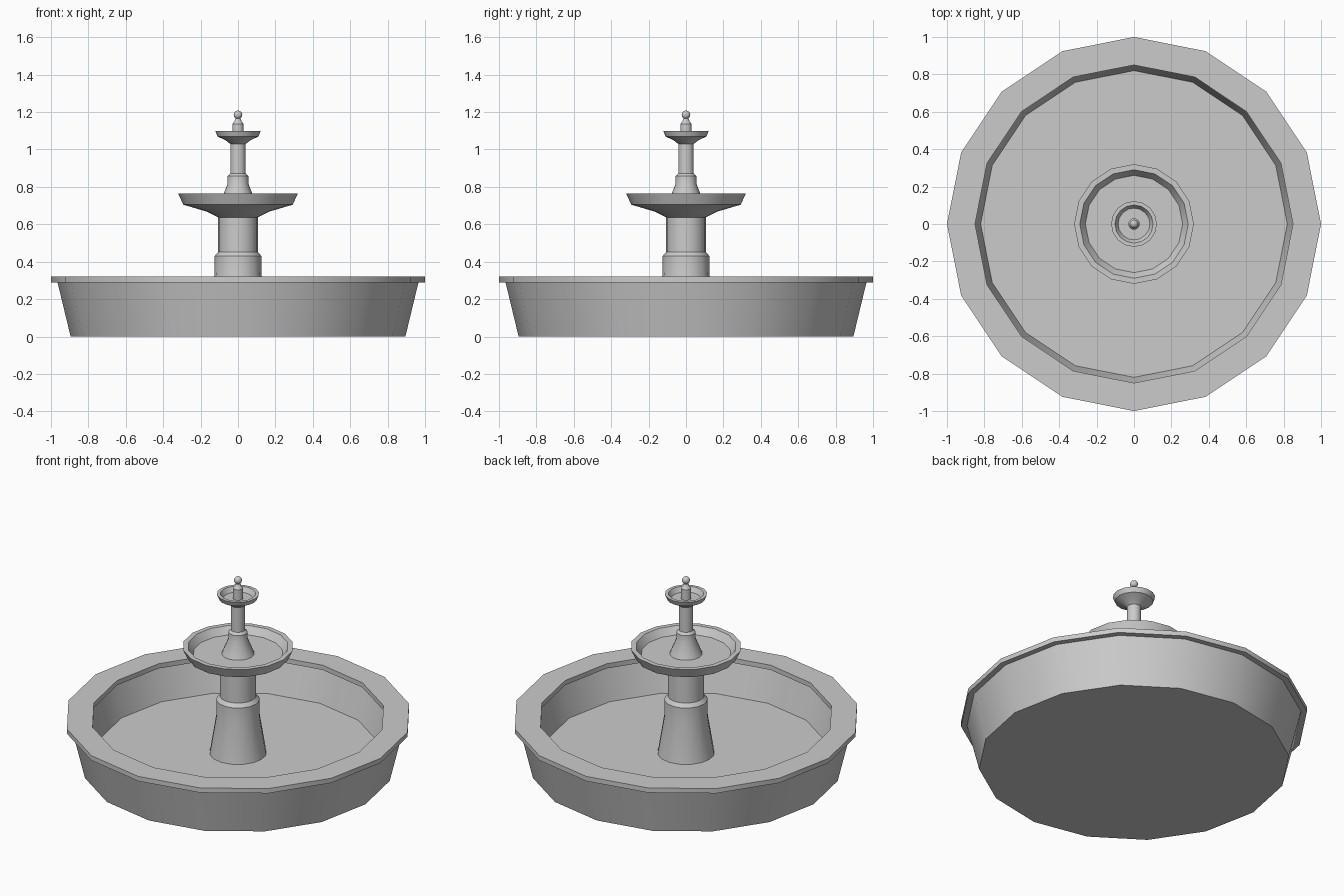
import bpy, bmesh, math

if "Cube" in bpy.data.objects:
    bpy.data.objects.remove(bpy.data.objects["Cube"])

SIDES = 16


def lathe(name, profile, closed=False):
    """Revolve an (r, z) profile about z; ends with r == 0 become poles."""
    bm = bmesh.new()
    rings = []
    for r, z in profile:
        if r == 0:
            rings.append([bm.verts.new((0, 0, z))])
        else:
            rings.append([bm.verts.new((r * math.cos(i * math.tau / SIDES),
                                        r * math.sin(i * math.tau / SIDES), z))
                          for i in range(SIDES)])
    pairs = list(zip(rings, rings[1:]))
    if closed:
        pairs.append((rings[-1], rings[0]))
    for a, b in pairs:
        for i in range(SIDES):
            j = (i + 1) % SIDES
            if len(a) == 1:
                bm.faces.new((a[0], b[j], b[i]))
            elif len(b) == 1:
                bm.faces.new((a[i], a[j], b[0]))
            else:
                bm.faces.new((a[i], a[j], b[j], b[i]))
    bmesh.ops.recalc_face_normals(bm, faces=bm.faces)
    mesh = bpy.data.meshes.new(name)
    bm.to_mesh(mesh)
    bm.free()
    ob = bpy.data.objects.new(name, mesh)
    bpy.context.collection.objects.link(ob)
    bpy.ops.object.select_all(action='DESELECT')
    ob.select_set(True)
    bpy.context.view_layer.objects.active = ob
    bpy.ops.object.shade_smooth_by_angle(angle=math.radians(30))
    return ob


# Ground basin with overhanging rim
lathe("basin", [(0, 0), (0.895, 0), (0.965, 0.29), (1.0, 0.29), (1.0, 0.32),
                (0.85, 0.32), (0.85, 0.29), (0.875, 0.29), (0.82, 0.09), (0, 0.09)])

# Lower pedestal: flared foot, collar, column
lathe("lower_pedestal", [(0, 0.09), (0.165, 0.09), (0.126, 0.33), (0.125, 0.43),
                         (0.106, 0.453), (0.106, 0.64), (0, 0.64)])

# Middle bowl
lathe("middle_bowl", [(0, 0.637), (0.106, 0.637), (0.165, 0.667), (0.293, 0.705),
                      (0.32, 0.765), (0.29, 0.765), (0.26, 0.72), (0, 0.72)])

# Upper pedestal
lathe("upper_pedestal", [(0, 0.72), (0.095, 0.72), (0.056, 0.815), (0.055, 0.858),
                         (0.041, 0.872), (0.041, 1.035), (0, 1.035)])

# Top bowl
lathe("top_bowl", [(0, 1.03), (0.042, 1.03), (0.065, 1.048), (0.11, 1.07),
                   (0.122, 1.1), (0.102, 1.1), (0.085, 1.07), (0, 1.07)])

# Spout stem and ball finial
lathe("spout", [(0, 1.07), (0.03, 1.07), (0.03, 1.137), (0.018, 1.152),
                (0.014, 1.165), (0, 1.165)])
ball = [(0.023 * math.sin(i * math.pi / 8) if 0 < i < 8 else 0,
         1.185 - 0.023 * math.cos(i * math.pi / 8)) for i in range(9)]
lathe("ball_finial", ball)
